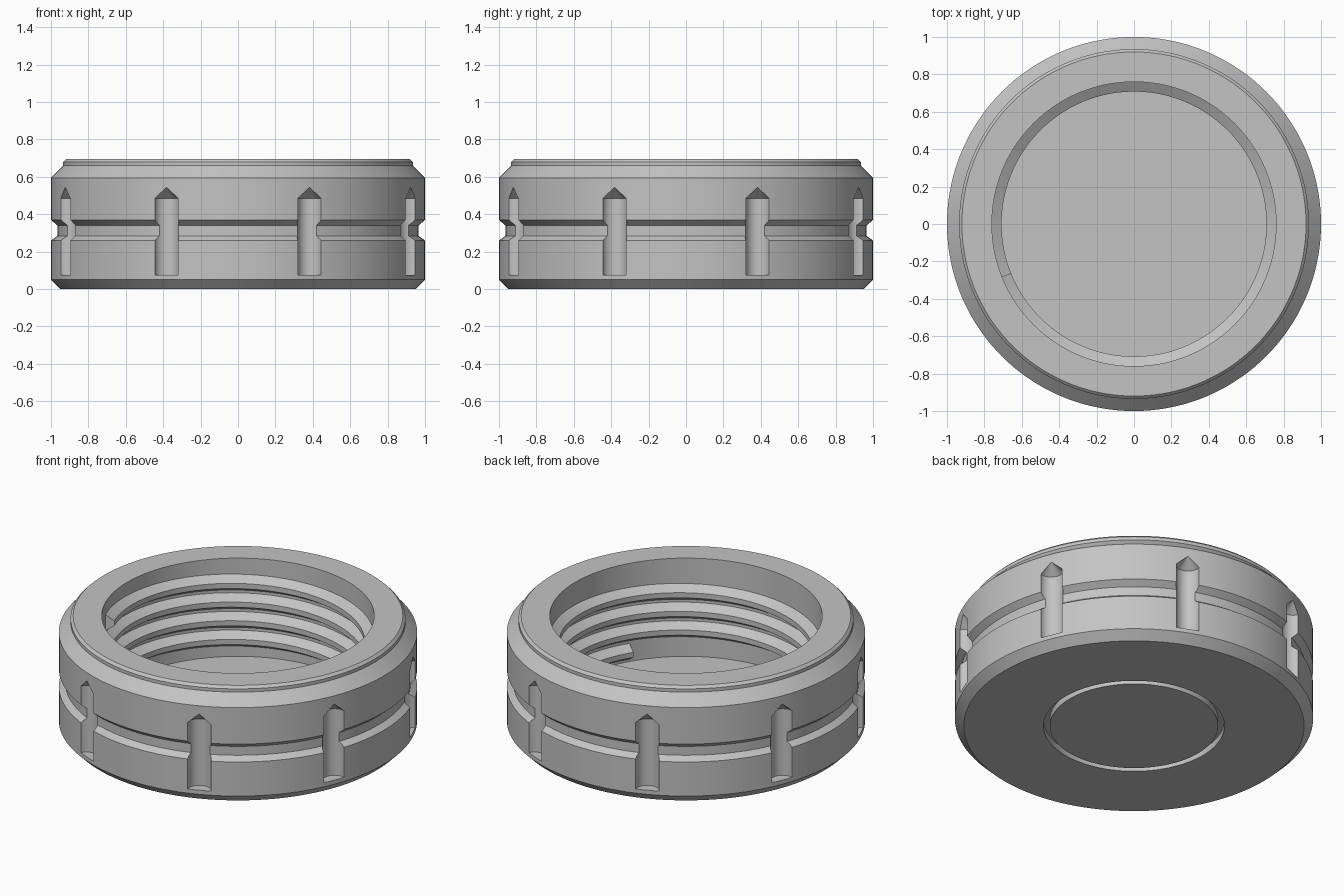
import bpy, bmesh
from math import pi, cos, sin, radians
from mathutils import Matrix

if "Cube" in bpy.data.objects:
    bpy.data.objects.remove(bpy.data.objects["Cube"], do_unlink=True)

SEGMENTS = 144
grey = bpy.data.materials.new("plain grey")
grey.use_nodes = True
grey.diffuse_color = (0.55, 0.55, 0.55, 1)
grey.node_tree.nodes["Principled BSDF"].inputs["Base Color"].default_value = grey.diffuse_color


def make_object(name, bm):
    bmesh.ops.recalc_face_normals(bm, faces=bm.faces)
    mesh = bpy.data.meshes.new(name)
    bm.to_mesh(mesh)
    bm.free()
    mesh.materials.append(grey)
    obj = bpy.data.objects.new(name, mesh)
    bpy.context.collection.objects.link(obj)
    return obj


def select_only(obj):
    bpy.ops.object.select_all(action='DESELECT')
    obj.select_set(True)
    bpy.context.view_layer.objects.active = obj


def lathe(bm, profile, segments):
    """Revolve an (r, z) profile about the z axis; returns the new vertices."""
    old = set(bm.verts)
    verts = [bm.verts.new((r, 0, z)) for r, z in profile]
    edges = [bm.edges.new(pair) for pair in zip(verts, verts[1:])]
    bmesh.ops.spin(bm, geom=verts + edges, cent=(0, 0, 0), axis=(0, 0, 1),
                   angle=2 * pi, steps=segments, use_duplicate=False)
    new = [v for v in bm.verts if v not in old]
    bmesh.ops.remove_doubles(bm, verts=new, dist=0.0001)
    return [v for v in bm.verts if v not in old]


# Cap body: ringed underside, waisted outer wall, chamfered lip, plain bore
bm = bmesh.new()
lathe(bm, [
    (0, 0), (0.47, 0), (0.47, 0.04), (0.505, 0.04), (0.505, 0),
    (0.95, 0), (1, 0.05), (1, 0.26), (0.965, 0.285), (0.965, 0.34), (1, 0.37),
    (1, 0.595), (0.935, 0.66), (0.935, 0.68), (0.92, 0.695),
    (0.76, 0.695), (0.76, 0.09), (0, 0.09),
], SEGMENTS)
body = make_object("cap_body", bm)

# Eight upright grip flutes with pointed tops
bm = bmesh.new()
for k in range(8):
    verts = lathe(bm, [(0, 0.075), (0.067, 0.075), (0.067, 0.485), (0, 0.545)], 32)
    place = Matrix.Rotation(radians(22.5 + 45 * k), 4, 'Z') @ Matrix.Translation((1.002, 0, 0))
    bmesh.ops.transform(bm, matrix=place, verts=verts)
cutter = make_object("flute_cutter", bm)
cutter.hide_render = True

flutes = body.modifiers.new("flutes", 'BOOLEAN')
flutes.operation = 'DIFFERENCE'
flutes.solver = 'EXACT'
flutes.object = cutter
select_only(body)
bpy.ops.object.modifier_apply(modifier=flutes.name)
bpy.data.objects.remove(cutter, do_unlink=True)

# Internal screw thread: a trapezoid swept down a helix from its top end
PITCH, TURNS, TOP, END_ANGLE = 0.115, 3.65, 0.572, radians(202)
section = [(0.768, 0.054), (0.708, 0.016), (0.708, -0.016), (0.768, -0.054)]
bm = bmesh.new()
steps = int(TURNS * SEGMENTS)
rings = []
for i in range(steps + 1):
    turn = i / SEGMENTS
    a = END_ANGLE - 2 * pi * turn
    z = TOP - PITCH * turn
    rings.append([bm.verts.new((r * cos(a), r * sin(a), z + dz)) for r, dz in section])
for upper, lower in zip(rings, rings[1:]):
    for j in range(4):
        n = (j + 1) % 4
        bm.faces.new((upper[j], upper[n], lower[n], lower[j]))
bm.faces.new(rings[0])
bm.faces.new(rings[-1])
thread = make_object("screw_thread", bm)

for obj in (body, thread):
    select_only(obj)
    bpy.ops.object.shade_smooth_by_angle(angle=radians(20))
